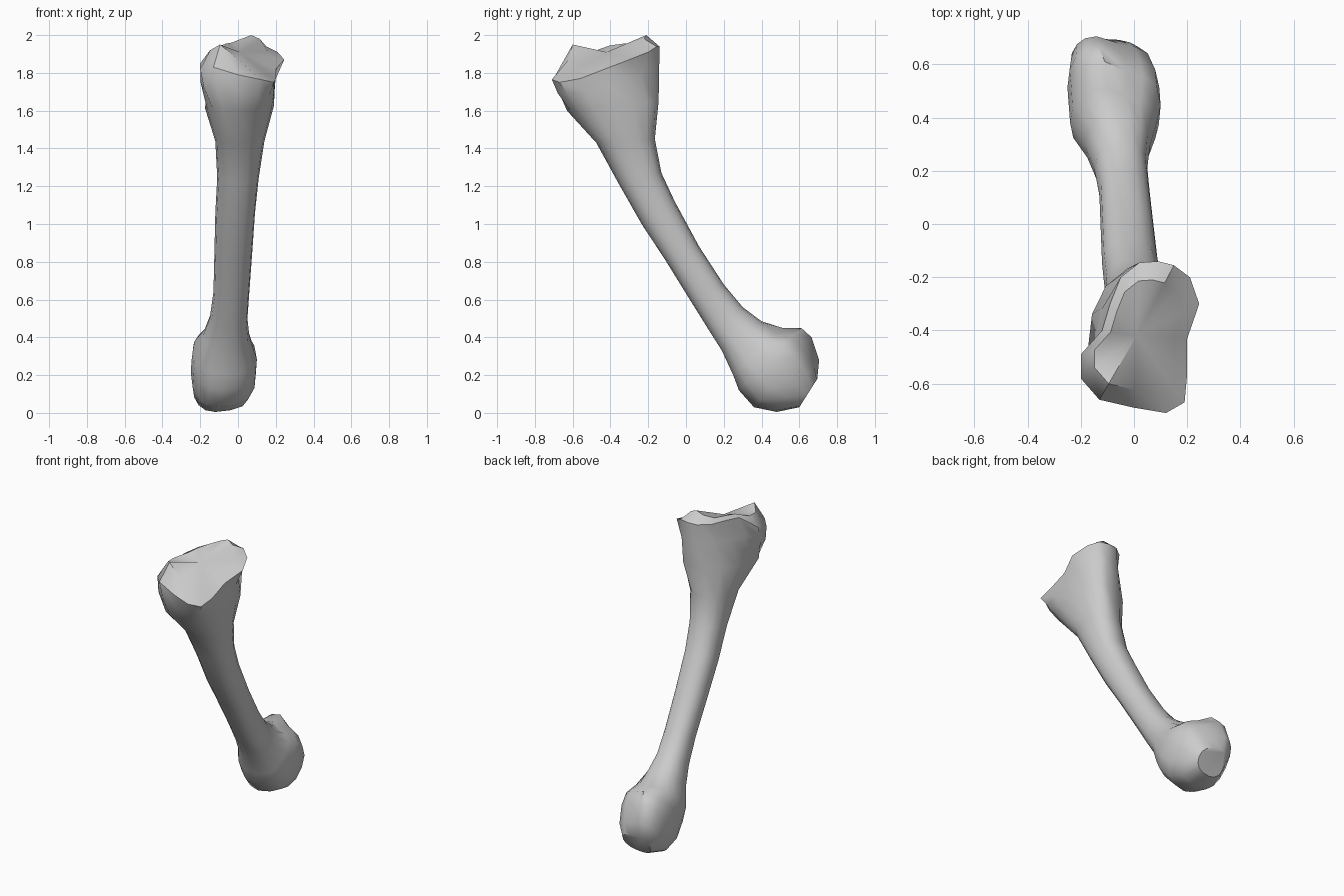
import bpy, bmesh, math
from mathutils import Vector

if "Cube" in bpy.data.objects:
    bpy.data.objects.remove(bpy.data.objects["Cube"])

N = 16  # points around each ring: front, right, back, left quadrants


def section(yf, zf, yb, zb, xl, xr, xf, xb, tl=0.5, power=2.3):
    """Tilted rounded ring through a front, right, back and left extreme."""
    q, e, pts = N // 4, 2 / power, []
    corners = [(xf, 0.0), (xr, 0.5), (xb, 1.0), (xl, tl)]
    for k in range(4):
        (xa, ta), (xc, tc) = corners[k], corners[(k + 1) % 4]
        for j in range(q):
            a = j / q * math.pi / 2
            s, c = math.sin(a) ** e, math.cos(a) ** e
            if k % 2 == 0:      # front/back extreme towards a side
                x, t = xa + (xc - xa) * s, tc + (ta - tc) * c
            else:               # side towards front/back extreme
                x, t = xc + (xa - xc) * c, ta + (tc - ta) * s
            pts.append(Vector((x, yf + (yb - yf) * t, zf + (zb - zf) * t)))
    return pts


# Rim of the upper joint plateau
rim = [Vector(p) for p in (
    (0, -.69, 1.79), (.12, -.71, 1.765), (.19, -.67, 1.75), (.20, -.56, 1.77),
    (.20, -.43, 1.82), (.245, -.30, 1.87), (.21, -.20, 1.91), (.15, -.155, 1.94),
    (.09, -.14, 1.94), (.02, -.145, 1.94), (-.05, -.20, 1.94), (-.09, -.30, 1.94),
    (-.12, -.40, 1.93), (-.20, -.49, 1.85), (-.20, -.58, 1.82), (-.13, -.66, 1.83))]

# Flare, shaft and lower knuckle: yf, zf, yb, zb, xl, xr, xf, xb, left position
shaft = [section(*r) for r in (
    (-.63, 1.60, -.145, 1.65, -.175, .19, 0, .09, .3),
    (-.475, 1.43, -.165, 1.45, -.12, .14, 0, .03, .4),
    (-.36, 1.22, -.13, 1.27, -.11, .11, 0, .01),
    (-.235, 1.00, -.06, 1.12, -.12, .09, -.01, -.01),
    (-.11, .81, .07, .88, -.125, .075, -.02, -.02),
    (.02, .60, .20, .68, -.13, .06, -.03, -.04))]
knuckle = [section(*r) for r in (
    (.12, .44, .30, .56, -.15, .05, -.03, -.05),
    (.19, .33, .40, .485, -.185, .06, -.04, -.07),
    (.25, .20, .51, .45, -.24, .085, -.06, -.10),
    (.28, .12, .61, .45, -.245, .10, -.08, -.11),
    (.36, .03, .665, .40, -.25, .095, -.10, -.13),
    (.48, .005, .705, .28, -.24, .065, -.12, -.14),
    (.60, .03, .695, .18, -.18, .02, -.10, -.12))]


def dent(ring, index, amount):
    """Pull one ring point towards the ring centre (negative pushes out)."""
    mid = sum(ring, Vector()) / N
    ring[index] = ring[index].lerp(mid, amount)


# Lower joint: flat right cheek, groove between the two lobes at the back
for ring in knuckle[2:6]:
    for i, amount in {2: -.06, 3: -.03, 6: .1, 7: .17}.items():
        dent(ring, i, amount)

# Swollen collar below the rim, hollowed at the back right and back left
collar = [a.lerp(b, 0.43) for a, b in zip(rim, shaft[0])]
for i, amount in {0: -.05, 1: -.04, 13: -.06, 14: -.06, 15: -.04,
                  5: .1, 6: .15, 10: .12}.items():
    dent(collar, i, amount)

# Plateau: high flat left half, right half sloping down, front left spine
dish = Vector((.01, -.42, 1.91))
inner = [p.lerp(dish, 0.25) for p in rim]
for i, z in {0: 1.87, 7: 1.98, 8: 2.0, 9: 1.98, 10: 1.96, 11: 1.955, 12: 1.945,
             13: 1.92, 14: 1.92, 15: 1.95}.items():
    inner[i].z = z

# Loft all rings into one bone
bm = bmesh.new()
rings = [[bm.verts.new(p) for p in r] for r in [inner, rim, collar] + shaft + knuckle]
for a, b in zip(rings, rings[1:]):
    for i in range(N):
        j = (i + 1) % N
        bm.faces.new((a[i], b[i], b[j], a[j]))
centre = bm.verts.new(dish)
for i in range(N):
    bm.faces.new((centre, rings[0][i], rings[0][(i + 1) % N]))
bm.faces.new(rings[-1])
bmesh.ops.recalc_face_normals(bm, faces=bm.faces)

mesh = bpy.data.meshes.new("shin_bone")
bm.to_mesh(mesh)
bm.free()
bone = bpy.data.objects.new("shin_bone", mesh)
bpy.context.collection.objects.link(bone)
bpy.context.view_layer.objects.active = bone
bone.select_set(True)
bpy.ops.object.shade_smooth_by_angle(angle=math.radians(40))
